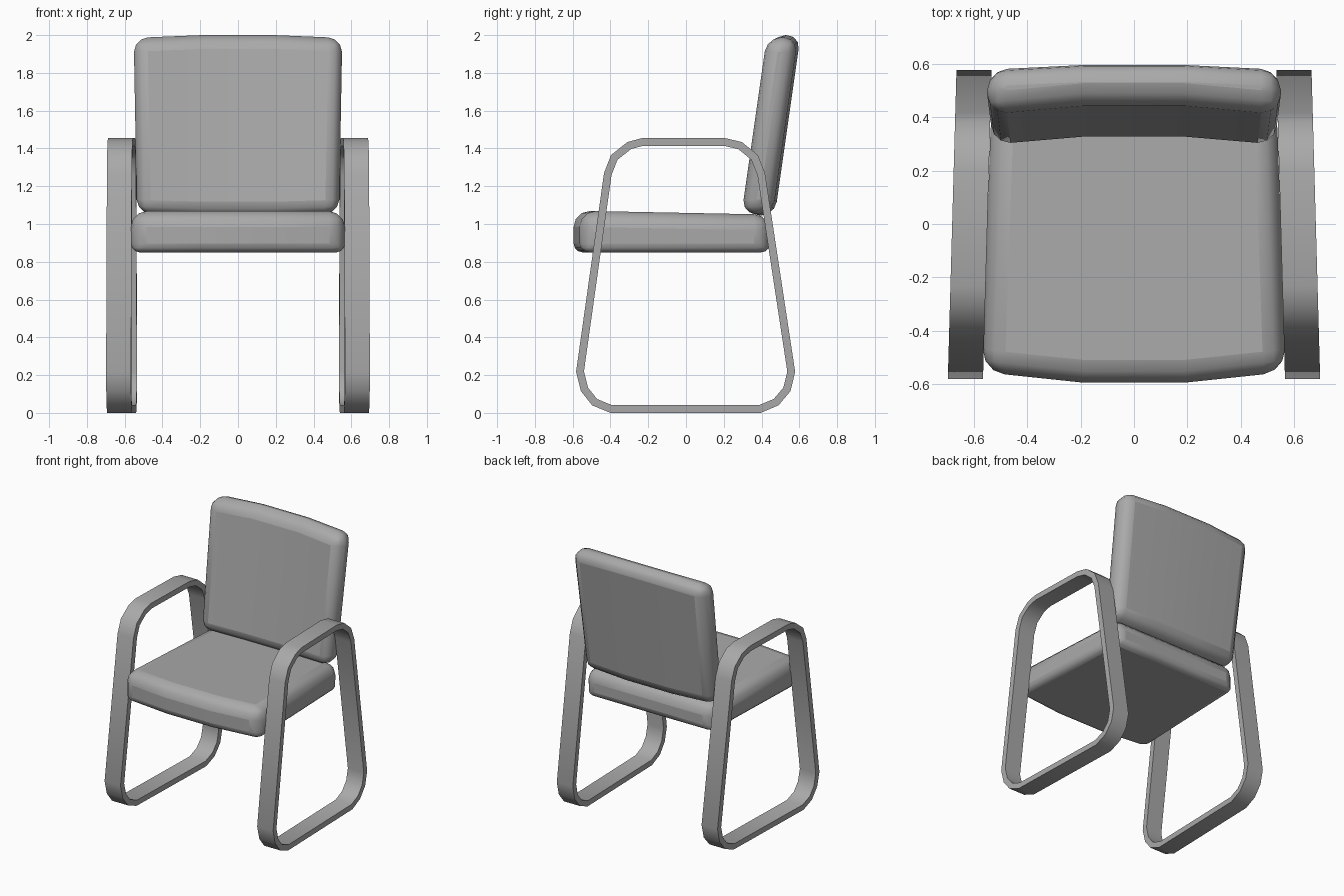
import bpy, bmesh
from mathutils import Vector

cube = bpy.data.objects.get("Cube")
if cube:
    bpy.data.objects.remove(cube, do_unlink=True)

# One grey for the whole chair
GREY = (0.4, 0.4, 0.4, 1)
grey = bpy.data.materials.new("plain grey")
grey.use_nodes = True
grey.diffuse_color = GREY
grey.node_tree.nodes["Principled BSDF"].inputs["Base Color"].default_value = GREY


def finish(name, bm, angle):
    bmesh.ops.recalc_face_normals(bm, faces=bm.faces)
    mesh = bpy.data.meshes.new(name)
    bm.to_mesh(mesh)
    bm.free()
    mesh.materials.append(grey)
    obj = bpy.data.objects.new(name, mesh)
    bpy.context.collection.objects.link(obj)
    bpy.ops.object.select_all(action="DESELECT")
    obj.select_set(True)
    bpy.context.view_layer.objects.active = obj
    bpy.ops.object.shade_smooth_by_angle(angle=angle)
    return obj


def cushion(name, edge, middle, bevel, weight):
    """Bowed pad: each section is a loop of four (half width, y, z) corners."""
    bm = bmesh.new()
    rows = []
    for sign, section in ((-1, edge), (-1, middle), (1, middle), (1, edge)):
        rows.append([bm.verts.new((sign * x, y, z)) for x, y, z in section])
    for a, b in zip(rows, rows[1:]):
        for i in range(4):
            j = (i + 1) % 4
            bm.faces.new((a[i], a[j], b[j], b[i]))
    bm.faces.new(rows[0])
    bm.faces.new(rows[-1])
    bmesh.ops.recalc_face_normals(bm, faces=bm.faces)
    # Round only the real borders, not the shallow bends
    layer = bm.edges.layers.float.new("bevel_weight_edge")
    for e in bm.edges:
        if e.calc_face_angle() > 0.7:
            e[layer] = weight(e)
    obj = finish(name, bm, 1.0)
    mod = obj.modifiers.new("rounded borders", "BEVEL")
    mod.limit_method = "WEIGHT"
    mod.width = bevel
    mod.segments = 3
    return obj


# Seat: bowed front, narrower at the back, tighter rounding underneath
cushion("seat",
        [(0.57, -0.555, 0.85), (0.535, 0.445, 0.85),
         (0.535, 0.445, 1.05), (0.57, -0.555, 1.07)],
        [(0.19, -0.595, 0.85), (0.19, 0.445, 0.85),
         (0.19, 0.445, 1.05), (0.19, -0.595, 1.07)],
        0.085,
        lambda e: 0.55 if all(v.co.z < 0.9 for v in e.verts) else 1.0)


# Backrest: leans back and curves around the sitter
def lean(width, front, rear, low, high):
    return [(w, y + 0.143 * (z - 1.05), z) for w, y, z in (
        (width[0], front, low), (width[0], rear, low),
        (width[1], rear, high), (width[1], front, high))]


cushion("backrest",
        lean((0.535, 0.552), 0.287, 0.455, 1.055, 1.985),
        lean((0.19, 0.19), 0.318, 0.471, 1.045, 2.0),
        0.074, lambda e: 1.0)

# Side frames: a flat bar bent into a closed loop, outline in (y, z)
OUTLINE = [(-0.40, 0), (0.395, 0), (0.49, 0.04), (0.553, 0.115),
           (0.578, 0.217), (0.418, 1.27), (0.38, 1.365), (0.296, 1.434),
           (0.206, 1.455), (-0.233, 1.455), (-0.31, 1.434),
           (-0.397, 1.365), (-0.434, 1.27), (-0.582, 0.217),
           (-0.556, 0.115), (-0.497, 0.04)]


def inset(points, depth):
    result = []
    for i, p in enumerate(points):
        p = Vector(p)
        a = (p - Vector(points[i - 1])).normalized()
        b = (Vector(points[(i + 1) % len(points)]) - p).normalized()
        na, nb = Vector((-a.y, a.x)), Vector((-b.y, b.x))
        result.append(p + (na + nb) * depth / (1 + na.dot(nb)))
    return result


def side_frame(name, sign):
    bm = bmesh.new()
    inner = inset(OUTLINE, 0.041)
    rings = []
    for loop, half in ((OUTLINE, -0.066), (OUTLINE, 0.066),
                       (inner, 0.066), (inner, -0.066)):
        # The frames converge slightly toward the back
        rings.append([bm.verts.new((sign * (0.616 - 0.028 * y + half), y, z))
                      for y, z in loop])
    count = len(OUTLINE)
    for k in range(4):
        a, b = rings[k], rings[(k + 1) % 4]
        for i in range(count):
            j = (i + 1) % count
            bm.faces.new((a[i], a[j], b[j], b[i]))
    finish(name, bm, 0.75)


side_frame("left_side_frame", 1)
side_frame("right_side_frame", -1)
